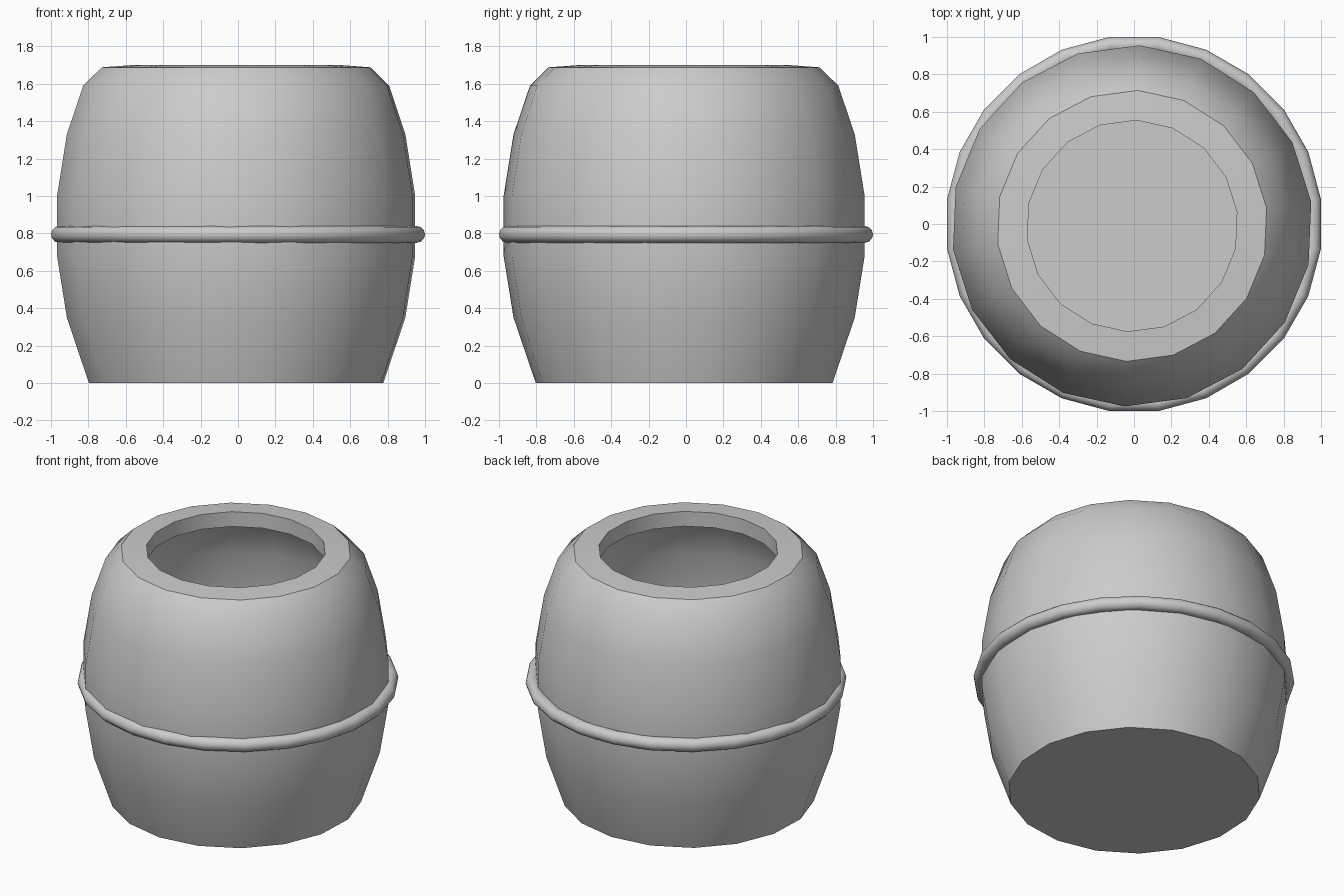
import bpy, math

if "Cube" in bpy.data.objects:
    bpy.data.objects.remove(bpy.data.objects["Cube"])

def lathe(name, profile, sides, phase, centre=(0, 0), closed=False):
    """Revolve (radius, z) points; radius 0 makes a single pole vertex."""
    verts, rings, faces = [], [], []
    for r, z in profile:
        if r == 0:
            rings.append([len(verts)] * sides)
            verts.append((centre[0], centre[1], z))
        else:
            rings.append(list(range(len(verts), len(verts) + sides)))
            for i in range(sides):
                a = math.radians(phase) + math.tau * i / sides
                verts.append((centre[0] + r * math.cos(a), centre[1] + r * math.sin(a), z))
    pairs = list(zip(rings, rings[1:]))
    if closed:
        pairs.append((rings[-1], rings[0]))
    for low, high in pairs:
        for i in range(sides):
            j = (i + 1) % sides
            face = list(dict.fromkeys((low[i], low[j], high[j], high[i])))
            faces.append(face)
    mesh = bpy.data.meshes.new(name)
    mesh.from_pydata(verts, [], faces)
    mesh.update()
    obj = bpy.data.objects.new(name, mesh)
    bpy.context.collection.objects.link(obj)
    bpy.ops.object.select_all(action='DESELECT')
    obj.select_set(True)
    bpy.context.view_layer.objects.active = obj
    bpy.ops.object.shade_smooth_by_angle(angle=math.radians(40))
    return obj

# Hollow barrel: outside from the base up, over the rim, then down the inside
outside = [(0, 0), (0.794, 0), (0.913, 0.35), (0.966, 0.68), (0.966, 1.0),
           (0.913, 1.33), (0.825, 1.59), (0.725, 1.688), (0.565, 1.70)]
inside = [(0.565, 1.597), (0.68, 1.588), (0.74, 1.53), (0.816, 1.30),
          (0.866, 0.99), (0.866, 0.69), (0.816, 0.38), (0.72, 0.10), (0, 0.10)]
lathe("barrel_body", outside + inside, 18, 7.6, (-0.01, -0.01))

# Round hoop about the middle
tube = 0.045
hoop = [(0.9635 + tube * math.cos(math.tau * k / 12),
         0.795 + tube * math.sin(math.tau * k / 12)) for k in range(12)]
lathe("barrel_hoop", hoop, 24, 7.5, closed=True)
